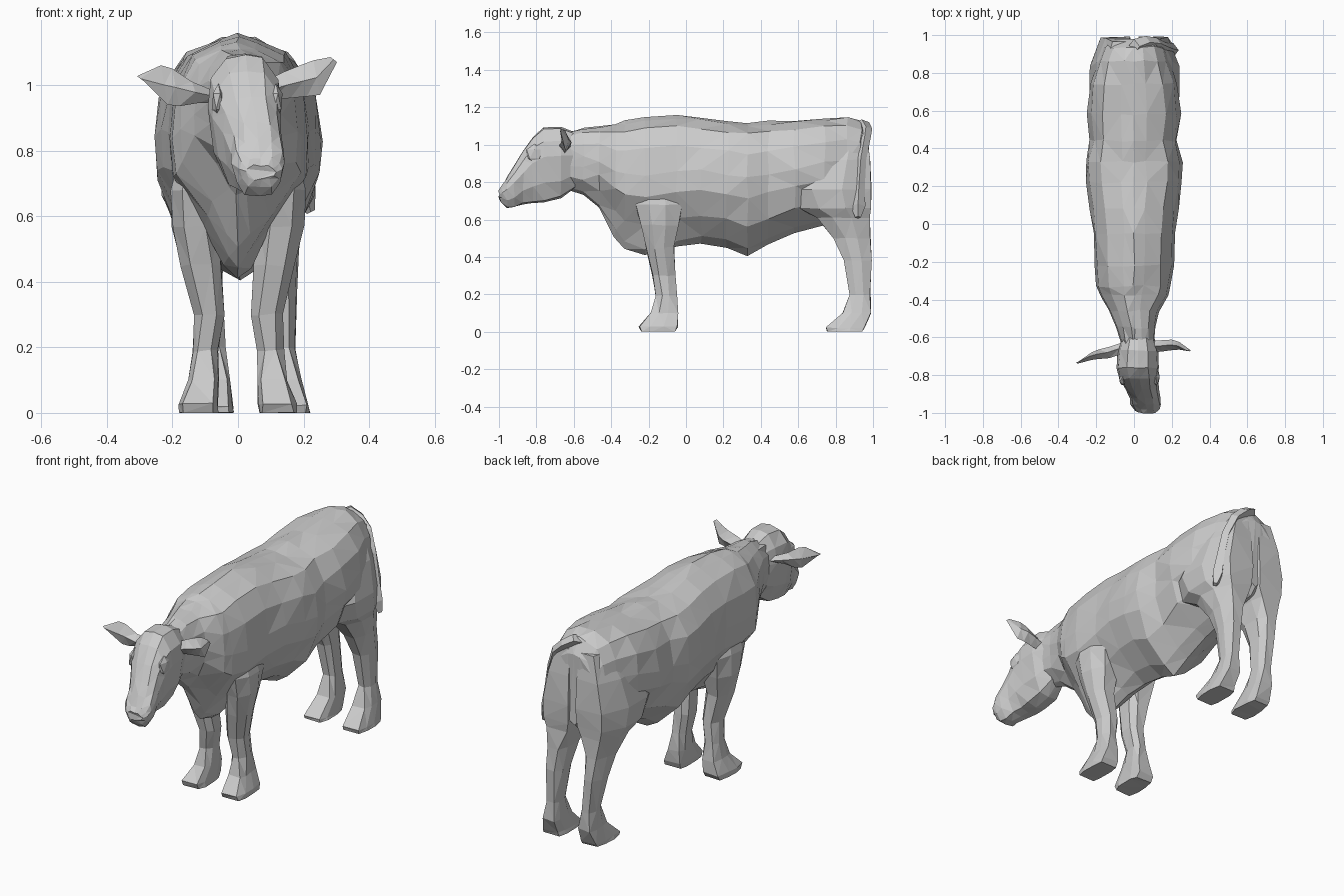
import bpy, bmesh, random
from mathutils import Vector, Matrix

random.seed(4)


def loft(name, rings, jitter=0.0):
    """Skin a list of equal-length closed rings, cap the ends, keep flat facets."""
    bm = bmesh.new()
    rows = []
    for ring in rings:
        rows.append([bm.verts.new(Vector(p) + Vector([random.uniform(-jitter, jitter) for _ in range(3)]))
                     for p in ring])
    n = len(rows[0])
    for a, b in zip(rows, rows[1:]):
        for i in range(n):
            j = (i + 1) % n
            bm.faces.new((a[i], a[j], b[j], b[i]))
    bm.faces.new(rows[0][::-1])
    bm.faces.new(rows[-1])
    bmesh.ops.triangulate(bm, faces=bm.faces[:])
    bmesh.ops.recalc_face_normals(bm, faces=bm.faces[:])
    mesh = bpy.data.meshes.new(name)
    bm.to_mesh(mesh)
    bm.free()
    obj = bpy.data.objects.new(name, mesh)
    bpy.context.collection.objects.link(obj)
    return obj


def section(half, y, cx, w, zb, zt, low=1.0):
    """Upright cross-section from a half profile of (x, z) fractions."""
    right = [(fx * (low if fz < 0.4 else 1), fz) for fx, fz in half]
    full = right + [(-fx, fz) for fx, fz in right[-2:0:-1]]
    return [(cx + fx * w, y, zb + fz * (zt - zb)) for fx, fz in full]


def legring(z, x0, x1, y0, y1, side=1, shift=0.0):
    """Eight-sided horizontal ring inside a rectangle: squarer at the hoof and on the inner thigh."""
    cx, cy, rx, ry = (x0 + x1) / 2, (y0 + y1) / 2, (x1 - x0) / 2, (y1 - y0) / 2
    c = .8 if z < .15 else .5
    inner = .85 if z > .55 else c
    k = [(1, .3), (c, 1), (-inner, 1), (-1, .5), (-1, -.5), (-c, -1), (c, -1), (1, -.4)]
    return [(side * (cx + a * rx) + shift, cy + b * ry, z) for a, b in k]


# Trunk and neck
BODY = [(0, 0), (.28, .05), (.76, .22), (.97, .42), (1, .58), (.92, .77), (.68, .92), (.26, .985), (0, 1)]
trunk = [(-.66, .02, .085, .77, 1.06, 1), (-.55, .01, .105, .735, 1.09, 1), (-.46, 0, .13, .66, 1.10, .75),
         (-.38, 0, .18, .51, 1.115, .62), (-.33, 0, .20, .45, 1.125, .6), (-.22, 0, .21, .41, 1.145, .65),
         (-.05, 0, .215, .45, 1.152, .85), (.08, 0, .235, .475, 1.14, .95), (.22, 0, .252, .455, 1.12, 1),
         (.33, 0, .256, .41, 1.117, .95), (.44, 0, .23, .465, 1.122, 1), (.58, 0, .248, .52, 1.13, 1),
         (.74, 0, .23, .57, 1.145, .9), (.86, 0, .19, .60, 1.15, .9), (.935, 0, .165, .62, 1.125, .9),
         (.975, 0, .12, .66, 1.05, .9)]
loft("body", [section(BODY, *r) for r in trunk], 0.007)

# Head, turned slightly to one side
HEAD = [(0, 0), (.5, .02), (.85, .25), (1, .6), (.9, .82), (.5, .98), (0, 1)]
skull = [(-.59, .02, .08, .77, 1.06), (-.67, .02, .108, .715, 1.092), (-.76, .022, .112, .695, 1.09),
         (-.82, .027, .105, .69, 1.04), (-.87, .04, .088, .68, .965), (-.92, .058, .08, .665, .885),
         (-.955, .063, .08, .662, .83), (-.985, .068, .066, .69, .78), (-1.0, .07, .045, .71, .755)]
loft("head", [section(HEAD, *r) for r in skull], 0.004)

# Brow ridges over the eyes
for side, label in ((1, "right"), (-1, "left")):
    bm = bmesh.new()
    place = Matrix.Translation((.028 + side * .088, -.81, .95)) @ Matrix.Diagonal((.022, .05, .055, 1))
    bmesh.ops.create_icosphere(bm, subdivisions=1, radius=1, matrix=place)
    mesh = bpy.data.meshes.new("brow")
    bm.to_mesh(mesh)
    bm.free()
    bpy.context.collection.objects.link(bpy.data.objects.new("brow_" + label, mesh))


# Ears: leaf shapes built from root, wide middle and tip
def ear(name, stations):
    rings = [[(x, y - t, (a + b) / 2), (x - .01, y, b), (x, y + t, (a + b) / 2), (x + .01, y, a)]
             for x, y, t, a, b in stations]
    loft(name, rings)


ear("ear_right", [(.09, -.65, .03, .955, 1.01), (.15, -.645, .03, .96, 1.04), (.20, -.64, .028, .965, 1.06),
                  (.24, -.645, .02, .97, 1.075), (.292, -.67, .004, 1.07, 1.085)])
ear("ear_left", [(-.07, -.66, .03, .945, .985), (-.13, -.68, .03, .945, 1.01), (-.19, -.69, .025, .935, 1.05),
                 (-.225, -.70, .02, .94, 1.06), (-.298, -.735, .004, 1.012, 1.027)])

# Legs: rings of (z, inner x, outer x, front y, back y)
FRONT = [(.84, .06, .16, -.26, -.06), (.68, .08, .205, -.27, -.02), (.57, .06, .20, -.24, -.04),
         (.45, .05, .175, -.215, -.065), (.30, .04, .135, -.18, -.055), (.19, .06, .14, -.16, -.05),
         (.10, .06, .15, -.185, -.045), (.03, .062, .178, -.25, -.045), (.0, .062, .18, -.235, -.06)]
HIND = [(1.06, .02, .14, .74, .965), (.92, .01, .20, .62, .985), (.76, .005, .238, .54, .99),
        (.66, .01, .23, .60, .985), (.61, .03, .205, .70, .98), (.50, .055, .175, .79, .985),
        (.38, .065, .162, .845, .99), (.20, .07, .145, .875, .985), (.10, .06, .155, .84, .99),
        (.02, .058, .175, .75, .95), (.0, .058, .175, .755, .94)]
for side, label in ((1, "right"), (-1, "left")):
    loft("front_leg_" + label, [legring(*r, side) for r in FRONT], 0.004)
    # Hind feet stand a little off to one side
    loft("hind_leg_" + label, [legring(*r, side, .045 * max(0, 1 - r[0] / .6)) for r in HIND], 0.004)

# Tail, a flat strap swept over the right haunch
tail = [(0, .94, 1.12, .03), (.06, .962, 1.085, .026), (.12, .955, 1.03, .024), (.165, .935, .92, .022),
        (.19, .925, .78, .024), (.207, .92, .67, .03), (.222, .92, .612, .012)]
loft("tail", [[(x + r, y, z + r / 2), (x, y + 1.3 * r, z), (x - r, y, z - r / 2), (x, y - 1.3 * r, z)]
              for x, y, z, r in tail])

# Settle the feet on the ground
for obj in bpy.context.collection.objects:
    for v in obj.data.vertices:
        v.co.z = max(v.co.z, 0)
